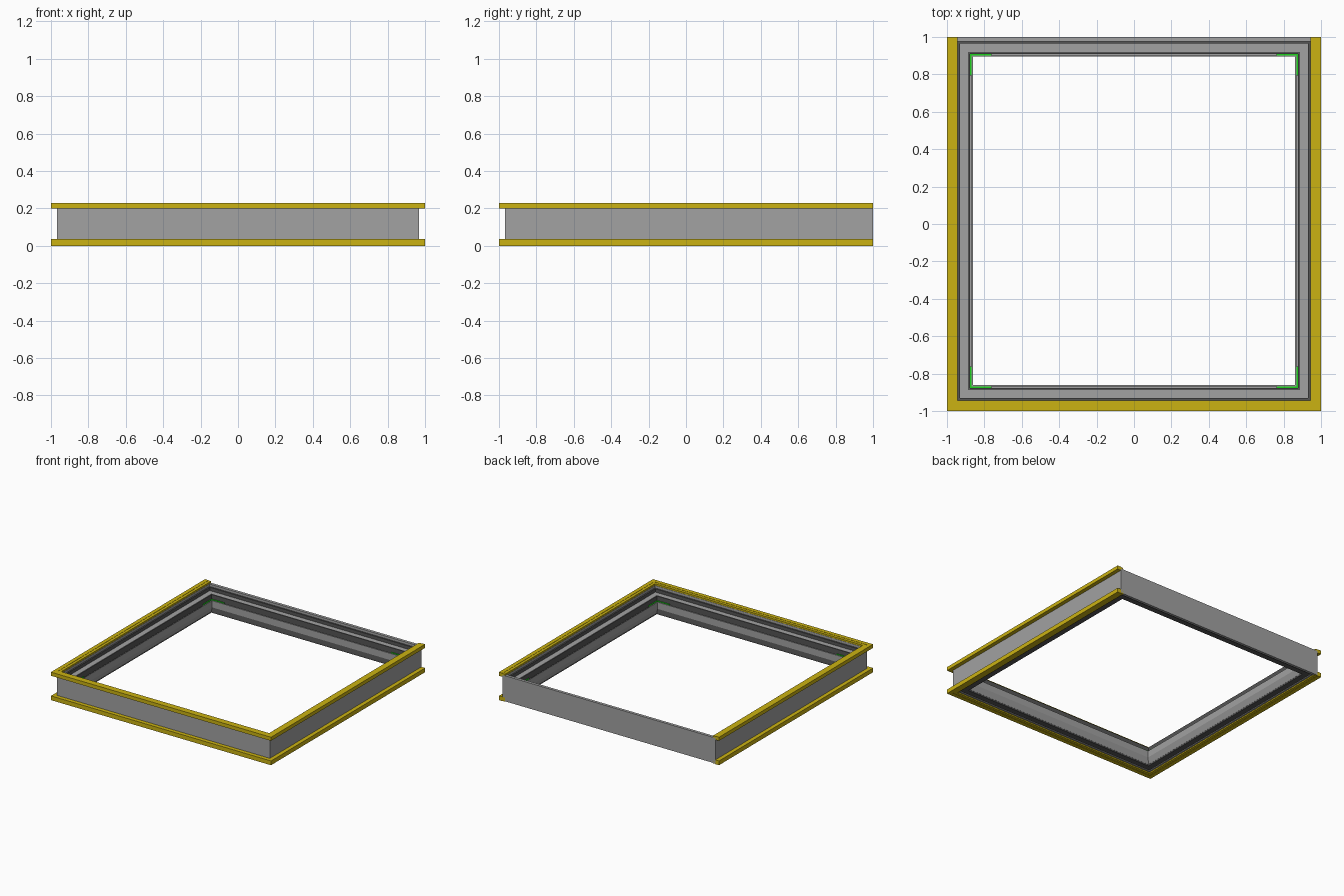
import bpy, bmesh

if "Cube" in bpy.data.objects:
    bpy.data.objects.remove(bpy.data.objects["Cube"])

WALL = 0.967   # outer wall on left, right and front; the back wall sits at y = 1


def material(name, color):
    m = bpy.data.materials.new(name)
    m.diffuse_color = color
    m.use_nodes = True
    m.node_tree.nodes["Principled BSDF"].inputs["Base Color"].default_value = m.diffuse_color
    return m


def finish(name, bm, mat):
    bmesh.ops.recalc_face_normals(bm, faces=bm.faces)
    mesh = bpy.data.meshes.new(name)
    bm.to_mesh(mesh)
    bm.free()
    mesh.materials.append(mat)
    ob = bpy.data.objects.new(name, mesh)
    bpy.context.collection.objects.link(ob)
    return ob


def sweep(name, profile, closed, mat):
    """Sweep an (inset, height) section round the mitred corners."""
    bm = bmesh.new()
    rings = []
    for sx, sy in [(-1, 1), (-1, -1), (1, -1), (1, 1)]:
        ring = []
        for d, z in profile:
            y = -(WALL - d) if sy < 0 else (1 - d if closed else 1)
            ring.append(bm.verts.new((sx * (WALL - d), y, z)))
        rings.append(ring)
    n = len(profile)
    for i in range(4 if closed else 3):
        a, b = rings[i], rings[(i + 1) % 4]
        for j in range(n):
            k = (j + 1) % n
            bm.faces.new((a[j], a[k], b[k], b[j]))
    if not closed:
        bm.faces.new(rings[0])
        bm.faces.new(rings[-1])
    return finish(name, bm, mat)


def box(d0, d1, z0, z1):
    return [(d0, z0), (d0, z1), (d1, z1), (d1, z0)]


grey = material("frame_grey", (0.36, 0.36, 0.36, 1))
dark = material("gasket_dark", (0.09, 0.09, 0.09, 1))
yellow = material("seal_yellow", (0.60, 0.45, 0.006, 1))
green = material("clip_green", (0.01, 0.65, 0.01, 1))

# Grey frame: tall outer wall, slot, ledge, inner lip with sloped underside
sweep("frame", [
    (0, .005), (0, .215), (.024, .215), (.024, .155), (.035, .155),
    (.035, .168), (.081, .168), (.081, .120), (.099, .120), (.099, .130),
    (.105, .130), (.105, .075), (.084, .030), (.036, .030),
    (.036, .012), (.022, .012), (.022, .005)], True, grey)

# Dark gaskets: in the slot, along the inner step and under the frame
sweep("slot_gasket", box(.0235, .0355, .150, .195), True, dark)
sweep("step_gasket", box(.080, .091, .115, .172), True, dark)
sweep("under_gasket", box(.030, .083, .018, .034), True, dark)

# Yellow seals round three sides, capping the wall top and bottom
sweep("top_seal", [
    (-.033, .200), (-.033, .230), (0, .230), (0, .228),
    (.022, .228), (.022, .200)], False, yellow)
sweep("bottom_seal", [
    (-.033, .035), (-.033, 0), (0, 0), (0, .002),
    (.023, .002), (.023, .035)], False, yellow)

# Green L-shaped clips in the inner corners
for sx, side in ((-1, "left"), (1, "right")):
    for sy, end in ((-1, "front"), (1, "back")):
        cx = sx * (WALL - .091)
        cy = (1 - .091) if sy > 0 else -(WALL - .091)
        t, L = .008, .115
        outline = [(0, 0), (L, 0), (L, t), (t, t), (t, L), (0, L)]
        bm = bmesh.new()
        face = bm.faces.new([bm.verts.new((cx - sx * u, cy - sy * v, .117))
                             for u, v in outline])
        top = bmesh.ops.extrude_face_region(bm, geom=[face])["geom"]
        for v in top:
            if isinstance(v, bmesh.types.BMVert):
                v.co.z = .136
        finish(f"corner_clip_{end}_{side}", bm, green)
